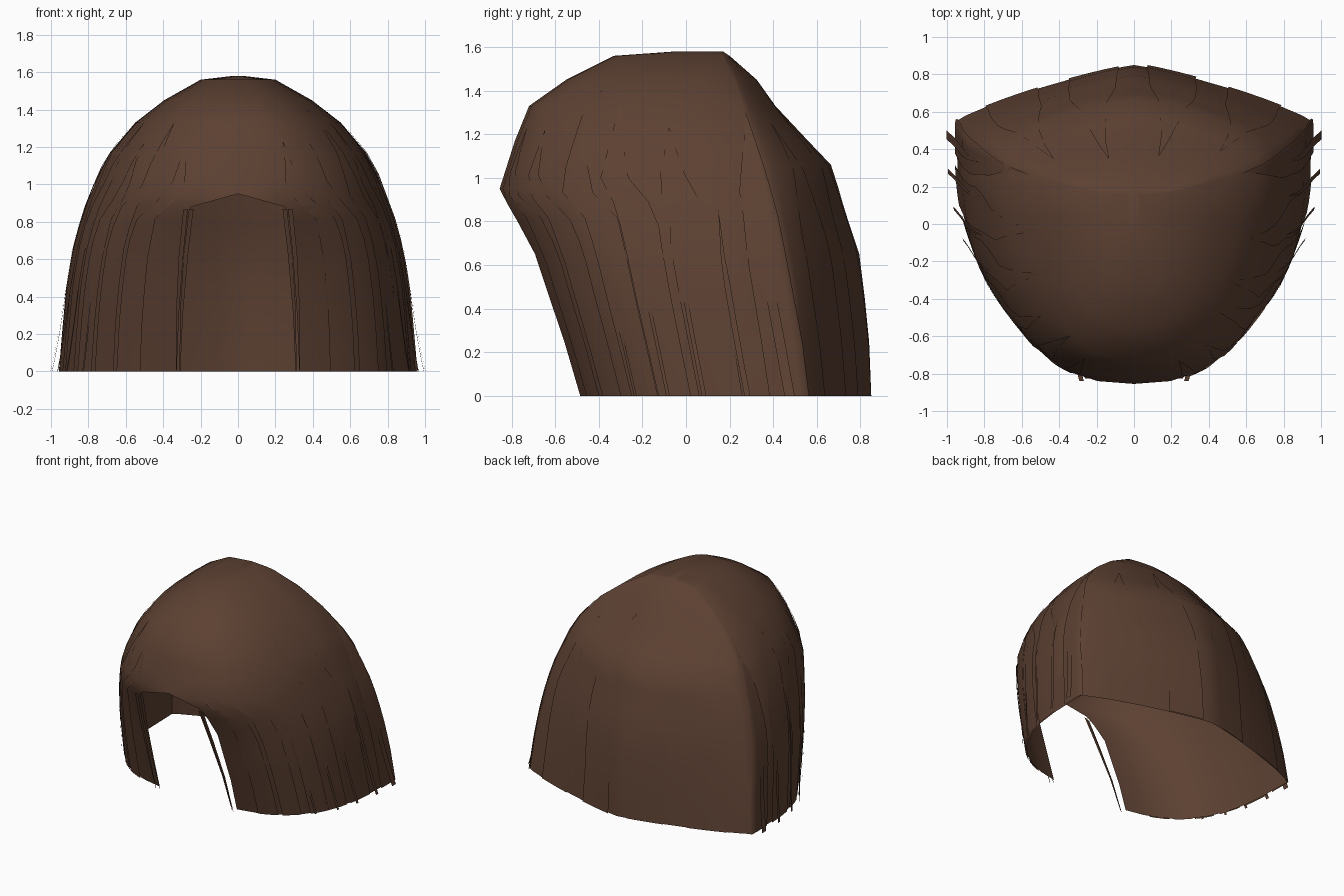
import bpy, bmesh, math, random

if "Cube" in bpy.data.objects:
    bpy.data.objects.remove(bpy.data.objects["Cube"])
random.seed(4)

brown = bpy.data.materials.new("dark brown hair")
brown.diffuse_color = (0.108, 0.052, 0.032, 1)
brown.use_nodes = True
brown.node_tree.nodes["Principled BSDF"].inputs["Base Color"].default_value = brown.diffuse_color

# height, half width, front y, widest y, back y, half width of face opening,
# squareness of the front, squareness of the back
ROWS = [
    (0.00, .950, -.50, .55, .850, .33, 3.0, 1.20), (0.25, .930, -.575, .52, .840, .33, 3.0, 1.20),
    (0.45, .912, -.645, .48, .820, .32, 2.9, 1.25), (0.65, .880, -.715, .44, .795, .31, 2.8, 1.3),
    (0.80, .840, -.80, .41, .745, .28, 2.6, 1.35), (0.88, .815, -.845, .39, .720, .25, 2.5, 1.4),
    (0.95, .785, -.855, .37, .700, .00, 2.5, 1.45), (1.06, .745, -.82, .34, .665, .00, 2.5, 1.5),
    (1.17, .685, -.785, .31, .560, .00, 2.5, 1.5), (1.33, .550, -.72, .26, .410, .00, 2.5, 1.5),
    (1.45, .395, -.55, .22, .325, .00, 2.5, 1.5), (1.56, .200, -.33, .17, .200, .00, 2.5, 1.5),
    (1.58, .030, -.05, .16, .170, .00, 2.5, 1.5)]


def row_at(z):
    for a, b in zip(ROWS, ROWS[1:]):
        if z <= b[0]:
            f = (z - a[0]) / (b[0] - a[0])
            return [p + (q - p) * f for p, q in zip(a, b)]
    return list(ROWS[-1])


def surface(z, s, side, off=0.0):
    """Point on the hair: s 0 = face opening, 1 = widest, 2 = back centre."""
    _, w, yf, yr, yb, xo, front, back = row_at(z)
    if s <= 1:
        a0 = math.asin((xo / w) ** (front / 2))
        a = a0 + (math.pi / 2 - a0) * s
        x = w * abs(math.sin(a)) ** (2 / front)
        y = yr + (yf - yr) * abs(math.cos(a)) ** (2 / front)
    else:
        a = (s - 1) * math.pi / 2
        x = w * max(0, math.cos(a)) ** (2 / back)
        y = yr + (yb - yr) * math.sin(a) ** (2 / back)
    if s >= 2:
        x = 0
    d = math.hypot(x, y - .1) or 1
    return (side * (x + off * x / d), y + off * (y - .1) / d, z)


def finish(bm, name, angle):
    bmesh.ops.remove_doubles(bm, verts=bm.verts, dist=0.0005)
    bmesh.ops.recalc_face_normals(bm, faces=bm.faces)
    me = bpy.data.meshes.new(name)
    bm.to_mesh(me)
    bm.free()
    me.materials.append(brown)
    ob = bpy.data.objects.new(name, me)
    bpy.context.collection.objects.link(ob)
    bpy.ops.object.select_all(action='DESELECT')
    ob.select_set(True)
    bpy.context.view_layer.objects.active = ob
    bpy.ops.object.shade_smooth_by_angle(angle=math.radians(angle))


def strip(bm, grid):
    vs = [[bm.verts.new(p) for p in line] for line in grid]
    for a, b in zip(vs, vs[1:]):
        for i in range(len(a) - 1):
            bm.faces.new((a[i], a[i + 1], b[i + 1], b[i]))


# main hair shell, open at the face and underneath
bm = bmesh.new()
cols = [i / 9 for i in range(9)] + [1 + i / 6 for i in range(7)]
for side in (1, -1):
    strip(bm, [[surface(r[0], s, side) for s in cols] for r in ROWS])
top = ROWS[-1][0]
cap = [surface(top, s, 1) for s in cols] + [surface(top, s, -1) for s in cols[-2:0:-1]]
bm.faces.new([bm.verts.new(p) for p in cap])
finish(bm, "hair_shell", 50)


def lock(bm, s, side, half, z_top, off, flare):
    """Flat lock lying on the shell, pointed at the top, slightly flared below."""
    grid = []
    for k in range(13):
        f = k / 12
        z = z_top * (1 - f)
        h = half * min(1, f * 2.5 + .03)
        o = off + flare * f ** 3
        grid.append([surface(z, min(2, max(0, s + h * e)), side, o) for e in (-1, -.33, .33, 1)])
    strip(bm, grid)


# broad locks on the sides and back
bm = bmesh.new()
for side in (1, -1):
    for s in (.2, .36, .52, .68, .84, 1.0, 1.4, 1.75):
        lock(bm, s + random.uniform(-.02, .02), side, .065 if s < 1.1 else .11,
             random.uniform(1.2, 1.45), .006, random.uniform(0, .006))
finish(bm, "broad_locks", 60)

# fine stray strands flaring at the sides
bm = bmesh.new()
for side in (1, -1):
    for s, flare in ((.5, .02), (.65, .03), (.78, .035), (.9, .043), (.98, .048)):
        lock(bm, s, side, .007, .85, .008, flare)
finish(bm, "stray_strands", 60)

# thin tapering strands hanging beside the face
bm = bmesh.new()
for side in (1, -1):
    for x0, x1, dy in ((.25, .31, -.005), (.28, .33, -.02)):
        path = ((-.82, .87, .012), (-.73, .62, .012), (-.61, .3, .008), (-.51, 0, .002))
        strip(bm, [[(side * (x1 + (x0 - x1) * (z / .87) ** 2 + e * h), y + dy, z)
                    for e in (-1, 1)] for y, z, h in path])
finish(bm, "face_strands", 60)
